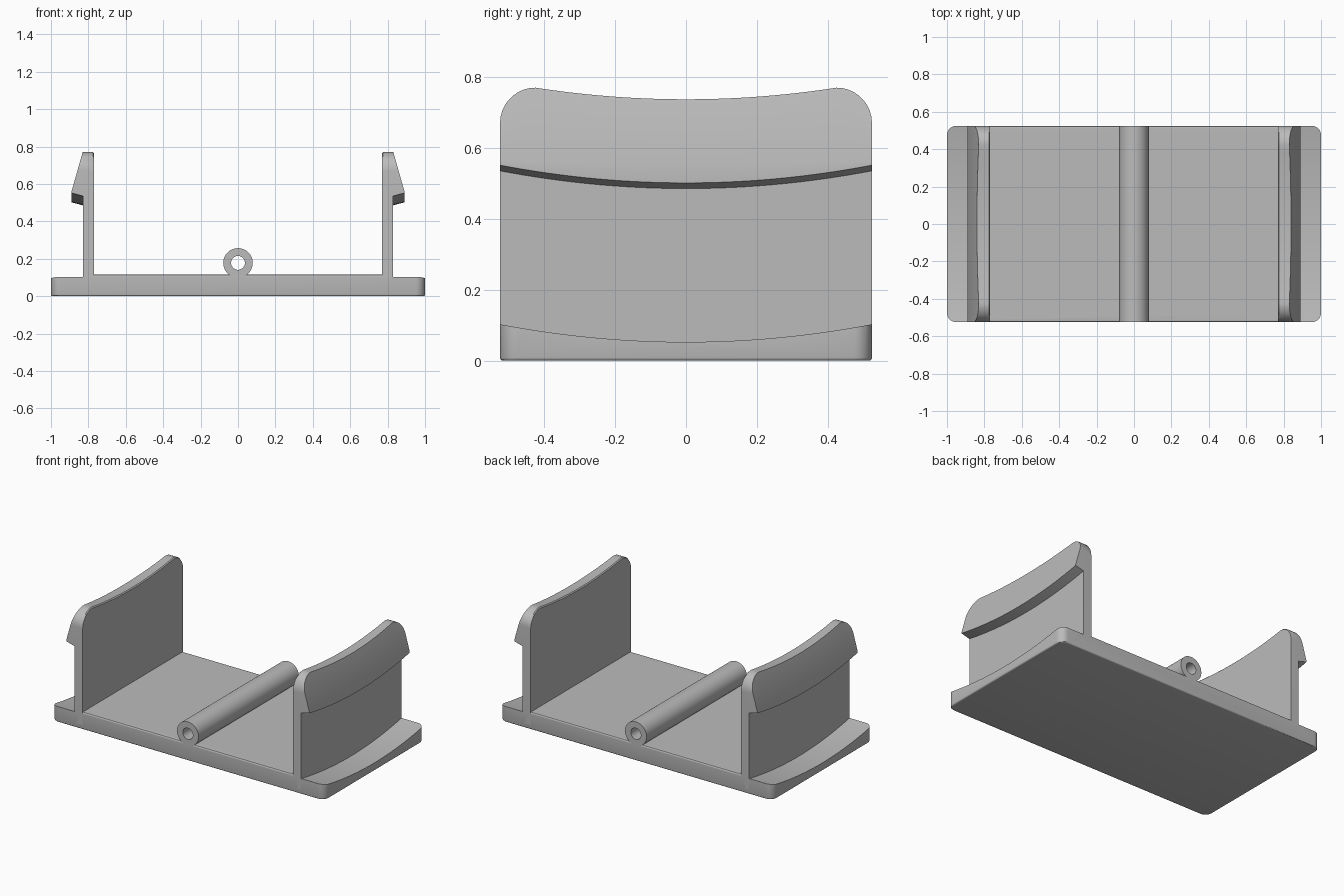
import bpy, bmesh, math

cube = bpy.data.objects.get("Cube")
if cube:
    bpy.data.objects.remove(cube, do_unlink=True)

grey = bpy.data.materials.new("plain grey")
grey.use_nodes = True
grey.diffuse_color = (0.5, 0.5, 0.5, 1)
grey.node_tree.nodes["Principled BSDF"].inputs["Base Color"].default_value = (0.5, 0.5, 0.5, 1)

HALF_X, HALF_Y = 1.0, 0.525
PLATE_TOP = 0.115
WALL_IN, WALL_OUT, HOOK_OUT = 0.77, 0.83, 0.89
CORNER = 0.1


def sag(y):
    """Shared shallow curve: zero in the middle, highest at both ends."""
    return 0.05 * (y / HALF_Y) ** 2


def finish(bm, name):
    bmesh.ops.recalc_face_normals(bm, faces=bm.faces)
    mesh = bpy.data.meshes.new(name)
    bm.to_mesh(mesh)
    bm.free()
    mesh.materials.append(grey)
    obj = bpy.data.objects.new(name, mesh)
    bpy.context.collection.objects.link(obj)
    return obj


def smooth(obj):
    bpy.ops.object.select_all(action='DESELECT')
    obj.select_set(True)
    bpy.context.view_layer.objects.active = obj
    bpy.ops.object.shade_smooth_by_angle(angle=math.radians(30))


def loft(name, sections, closed=False):
    """Skin matching rings of points; cap the ends unless the loop closes."""
    bm = bmesh.new()
    rings = [[bm.verts.new(p) for p in s] for s in sections]
    pairs = list(zip(rings, rings[1:]))
    if closed:
        pairs.append((rings[-1], rings[0]))
    else:
        bm.faces.new(rings[0])
        bm.faces.new(rings[-1])
    n = len(rings[0])
    for a, b in pairs:
        for i in range(n):
            j = (i + 1) % n
            bm.faces.new((a[i], a[j], b[j], b[i]))
    return finish(bm, name)


# Base plate with rounded corners and softened rims
bm = bmesh.new()
bmesh.ops.create_cube(bm, size=1)
for v in bm.verts:
    v.co = (v.co.x * 2 * HALF_X, v.co.y * 2 * HALF_Y, (v.co.z + 0.5) * PLATE_TOP)
uprights = [e for e in bm.edges if abs(e.verts[0].co.z - e.verts[1].co.z) > 0.05]
bmesh.ops.bevel(bm, geom=uprights, offset=0.05, segments=8, profile=0.5, affect='EDGES')
rims = [e for e in bm.edges if abs(e.verts[0].co.z - e.verts[1].co.z) < 0.001]
bmesh.ops.bevel(bm, geom=rims, offset=0.009, segments=3, profile=0.5, affect='EDGES')
plate = finish(bm, "base_plate")

# Hollow the plate outside each wall with the shallow curve
for side in (1, -1):
    sections = []
    for k in range(-20, 21):
        y = k / 20 * 0.6
        z = 0.053 + sag(y)
        sections.append([(side * 0.81, y, z), (side * 1.1, y, z),
                         (side * 1.1, y, 0.3), (side * 0.81, y, 0.3)])
    cutter = loft("flange_cutter", sections)
    cutter.hide_render = True
    mod = plate.modifiers.new("flange_hollow", 'BOOLEAN')
    mod.operation = 'DIFFERENCE'
    mod.solver = 'EXACT'
    mod.object = cutter
    bpy.context.view_layer.objects.active = plate
    bpy.ops.object.modifier_apply(modifier=mod.name)
    bpy.data.objects.remove(cutter, do_unlink=True)
smooth(plate)

# Stations along a wall: even in the middle, on an arc at the rounded ends
straight = HALF_Y - CORNER
arc = [straight + CORNER * math.sin(math.radians(a)) for a in range(10, 91, 10)]
stations = [-y for y in reversed(arc)]
stations += [straight * k / 12 for k in range(-12, 13)] + arc


def wall_top(y):
    over = min(max(abs(y) - straight, 0), CORNER)
    return min(0.738 + sag(y), 0.671 + math.sqrt(CORNER ** 2 - over ** 2))


# Clip walls: thin upright with a wedge-shaped hook on the outside
for side, name in ((1, "left_clip_wall"), (-1, "right_clip_wall")):
    sections = []
    for y in stations:
        top, under = wall_top(y), 0.486 + sag(y)
        slope_x = WALL_OUT + (HOOK_OUT - WALL_OUT) * (0.772 - top) / 0.212
        profile = [(WALL_IN, 0.03), (WALL_OUT, 0.03), (WALL_OUT, under),
                   (HOOK_OUT, under + 0.016), (HOOK_OUT, 0.56),
                   (slope_x, top), (WALL_IN + 0.006, top), (WALL_IN, top - 0.006)]
        sections.append([(side * x, y, z) for x, z in profile])
    smooth(loft(name, sections))

# Hollow hinge tube lying along the middle of the plate
rings = []
for k in range(40):
    a = 2 * math.pi * k / 40
    rings.append([(r * math.cos(a), y, 0.178 + r * math.sin(a))
                  for r, y in ((0.079, -HALF_Y), (0.079, HALF_Y),
                               (0.037, HALF_Y), (0.037, -HALF_Y))])
smooth(loft("hinge_tube", rings, closed=True))
